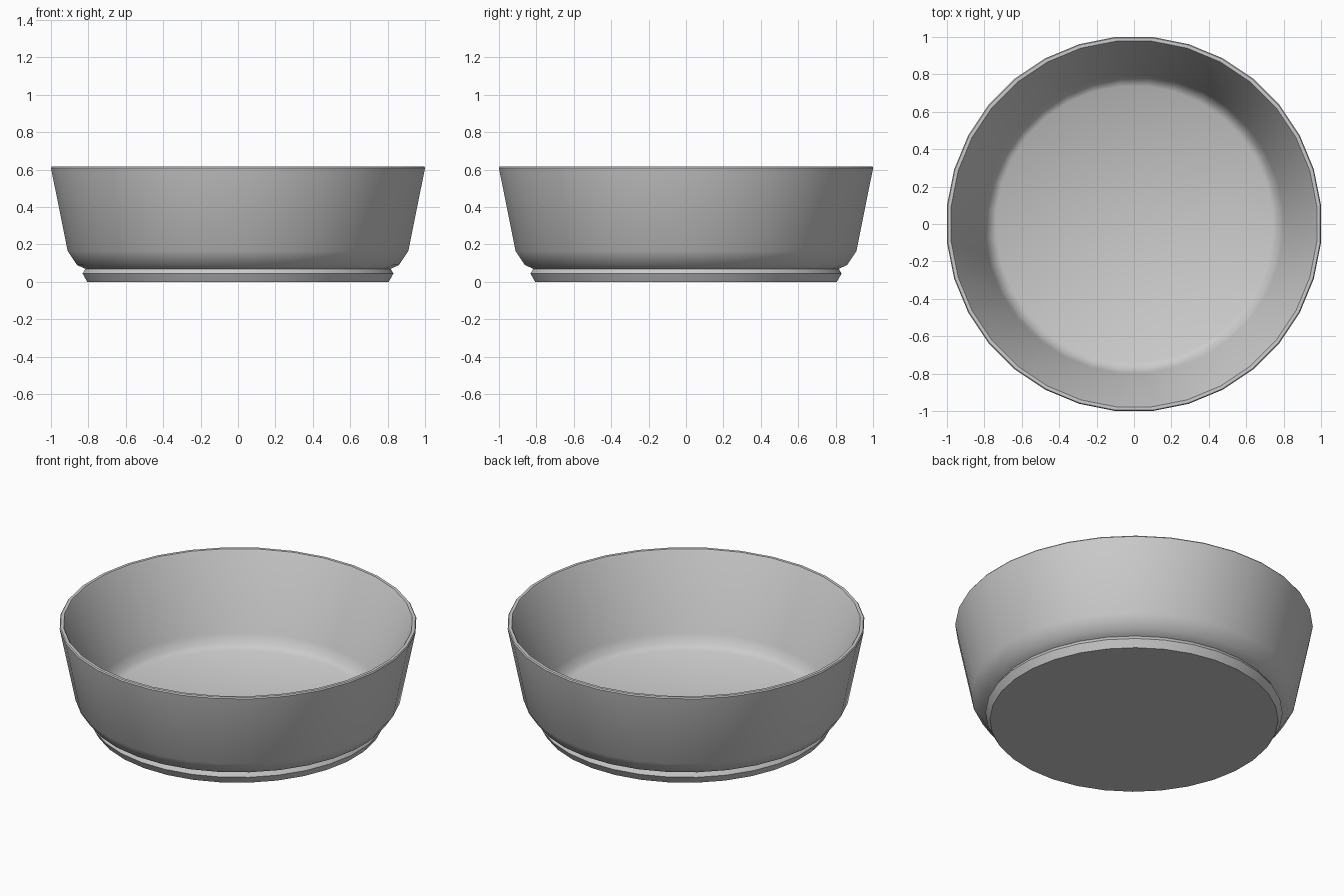
import bpy, bmesh, math

cube = bpy.data.objects.get("Cube")
if cube:
    bpy.data.objects.remove(cube)

SIDES = 32

# Plain grey material
grey = bpy.data.materials.new("light_grey")
grey.use_nodes = True
colour = (0.6, 0.6, 0.6, 1)
grey.diffuse_color = colour
grey.node_tree.nodes["Principled BSDF"].inputs["Base Color"].default_value = colour

# Radius and height, from underside up the outside, over the rim, down to the inner floor
profile = [
    (0.81, 0.0), (0.835, 0.045), (0.82, 0.07), (0.865, 0.09), (0.915, 0.165),
    (1.005, 0.61), (1.0, 0.617), (0.982, 0.617), (0.975, 0.605),
    (0.8, 0.18), (0.78, 0.125), (0.74, 0.1),
]


def lathe(name, points, sides):
    """Turn a profile around z, with flat caps at both ends."""
    bm = bmesh.new()
    rings = []
    for radius, height in points:
        angles = [2 * math.pi * (i + 0.5) / sides for i in range(sides)]
        rings.append([bm.verts.new((radius * math.cos(a), radius * math.sin(a), height))
                      for a in angles])
    for low, high in zip(rings, rings[1:]):
        for i in range(sides):
            j = (i + 1) % sides
            bm.faces.new((low[i], low[j], high[j], high[i]))
    bm.faces.new(rings[0][::-1])
    bm.faces.new(rings[-1])
    bmesh.ops.recalc_face_normals(bm, faces=bm.faces)
    mesh = bpy.data.meshes.new(name)
    bm.to_mesh(mesh)
    bm.free()
    obj = bpy.data.objects.new(name, mesh)
    bpy.context.collection.objects.link(obj)
    return obj


# Bowl with foot, flared wall, thin rim and rounded inner floor
bowl = lathe("bowl", profile, SIDES)
bowl.data.materials.append(grey)
bpy.ops.object.select_all(action="DESELECT")
bowl.select_set(True)
bpy.context.view_layer.objects.active = bowl
bpy.ops.object.shade_smooth_by_angle(angle=math.radians(40))
